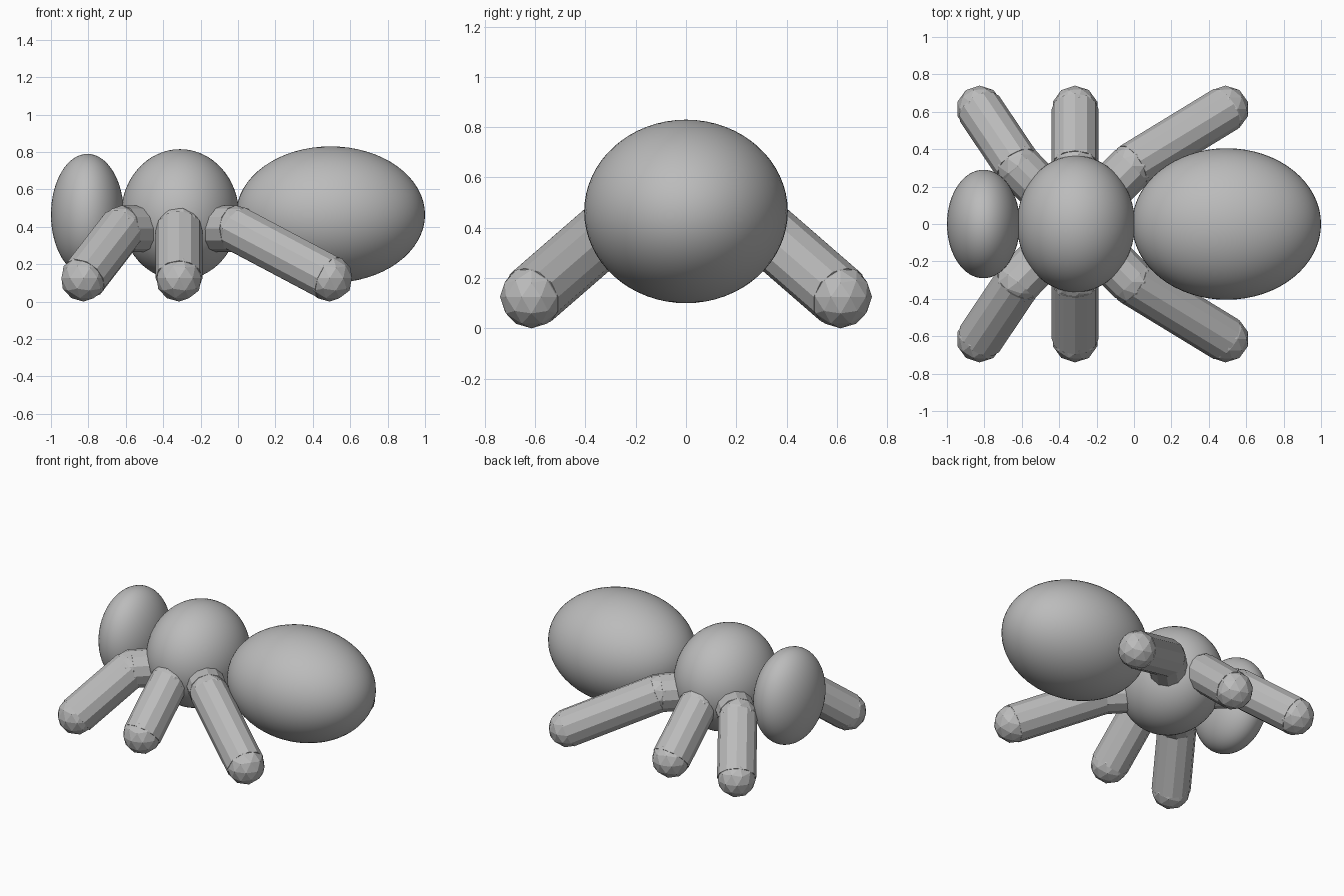
import bpy
from mathutils import Vector

cube = bpy.data.objects.get("Cube")
if cube:
    bpy.data.objects.remove(cube, do_unlink=True)

grey = bpy.data.materials.new("plain grey")
grey.use_nodes = True
colour = (0.5, 0.5, 0.5, 1)
grey.diffuse_color = colour
grey.node_tree.nodes["Principled BSDF"].inputs["Base Color"].default_value = colour

MID_Z = 0.465
R = 0.125


def finish(name):
    ob = bpy.context.object
    ob.name = name
    ob.data.materials.append(grey)
    return ob


def body_part(name, x, radii):
    bpy.ops.mesh.primitive_uv_sphere_add(segments=64, ring_count=32, location=(x, 0, MID_Z))
    ob = finish(name)
    ob.scale = radii
    bpy.ops.object.shade_smooth()


def ball(name, centre):
    bpy.ops.mesh.primitive_ico_sphere_add(subdivisions=2, radius=R, location=centre)
    finish(name)


def tube(name, start, end):
    axis = end - start
    bpy.ops.mesh.primitive_cylinder_add(vertices=12, radius=R, depth=axis.length,
                                        location=(start + end) / 2)
    ob = finish(name)
    ob.rotation_euler = axis.to_track_quat("Z", "Y").to_euler()


# Body: three smooth ellipsoids
body_part("head", -0.805, (0.195, 0.29, 0.325))
body_part("thorax", -0.31, (0.315, 0.365, 0.35))
body_part("abdomen", 0.495, (0.505, 0.405, 0.365))

# Legs: faceted upper and lower tubes with round knees and feet
for side, s in (("left", 1), ("right", -1)):
    for row, knee_x, foot_x in (("front", -0.62, -0.825),
                                ("middle", -0.315, -0.315),
                                ("rear", -0.01, 0.49)):
        name = f"{row}_{side}"
        hip = Vector((-0.315, 0, 0.39))
        knee = Vector((knee_x, s * 0.31, 0.39))
        foot = Vector((foot_x, s * 0.615, 0.125))
        tube(name + "_upper_leg", hip, knee)
        ball(name + "_knee", knee)
        tube(name + "_lower_leg", knee, foot)
        ball(name + "_foot", foot)
